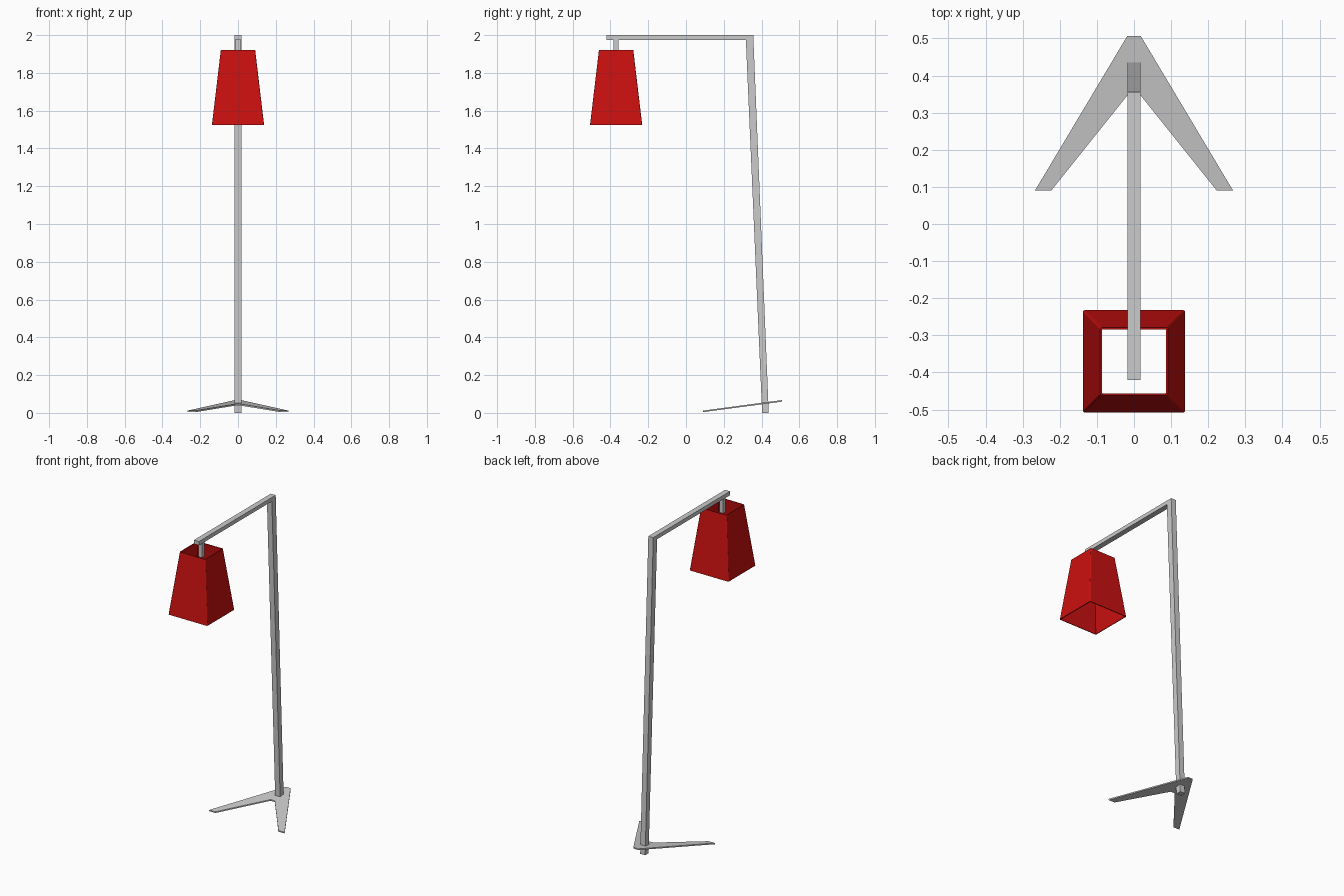
import bpy, bmesh, math
from mathutils import Matrix

if "Cube" in bpy.data.objects:
    bpy.data.objects.remove(bpy.data.objects["Cube"])


def finish(name, bm):
    bmesh.ops.recalc_face_normals(bm, faces=bm.faces)
    mesh = bpy.data.meshes.new(name)
    bm.to_mesh(mesh)
    bm.free()
    ob = bpy.data.objects.new(name, mesh)
    bpy.context.collection.objects.link(ob)
    return ob


def extrude_profile(name, points, vector):
    """Extrude a flat closed outline along a vector."""
    bm = bmesh.new()
    face = bm.faces.new([bm.verts.new(p) for p in points])
    out = bmesh.ops.extrude_face_region(bm, geom=[face])
    moved = [g for g in out["geom"] if isinstance(g, bmesh.types.BMVert)]
    bmesh.ops.translate(bm, verts=moved, vec=vector)
    return finish(name, bm)


# Leaning post: mitred under the horizontal arm
W = 0.0175
post = [(0.403, 0), (0.438, 0), (0.356, 2.0), (0.317, 1.975)]
extrude_profile("post", [(-W, y, z) for y, z in post], (2 * W, 0, 0))

# Horizontal arm
arm = [(-0.42, 1.975), (0.317, 1.975), (0.356, 2.0), (-0.42, 2.0)]
extrude_profile("arm", [(-W, y, z) for y, z in arm], (2 * W, 0, 0))

# Short stem hanging into the shade
SHADE_Y = -0.37
S = 0.0125
stem = [(-S, -S), (S, -S), (S, S), (-S, S)]
extrude_profile("stem", [(x, SHADE_Y + y, 1.88) for x, y in stem], (0, 0, 0.095))

# Tilted V-shaped foot plate
half = [(0.018, 0.507), (0.267, 0.09), (0.223, 0.09), (0.015, 0.35)]
outline = half + [(-x, y) for x, y in reversed(half)]
extrude_profile("foot", [(x, y, 0.004 + (y - 0.09) * 0.133) for x, y in outline],
                (0, 0, 0.008))

# Open tapered square shade with slightly softened corners
bm = bmesh.new()
bmesh.ops.create_cone(
    bm, cap_ends=False, segments=4, radius1=0.138 * math.sqrt(2),
    radius2=0.091 * math.sqrt(2), depth=0.395,
    matrix=Matrix.Translation((0, SHADE_Y, 1.7225)) @ Matrix.Rotation(math.pi / 4, 4, "Z"))
corners = [e for e in bm.edges if abs(e.verts[0].co.z - e.verts[1].co.z) > 0.1]
bmesh.ops.bevel(bm, geom=corners, offset=0.006, segments=3, profile=0.5, affect="EDGES")
shade = finish("lamp_shade", bm)
solid = shade.modifiers.new("wall", "SOLIDIFY")
solid.thickness = 0.005
solid.offset = -1

red = bpy.data.materials.new("red")
red.diffuse_color = (0.6, 0.005, 0.005, 1)
red.use_nodes = True
red.node_tree.nodes["Principled BSDF"].inputs["Base Color"].default_value = red.diffuse_color
shade.data.materials.append(red)
